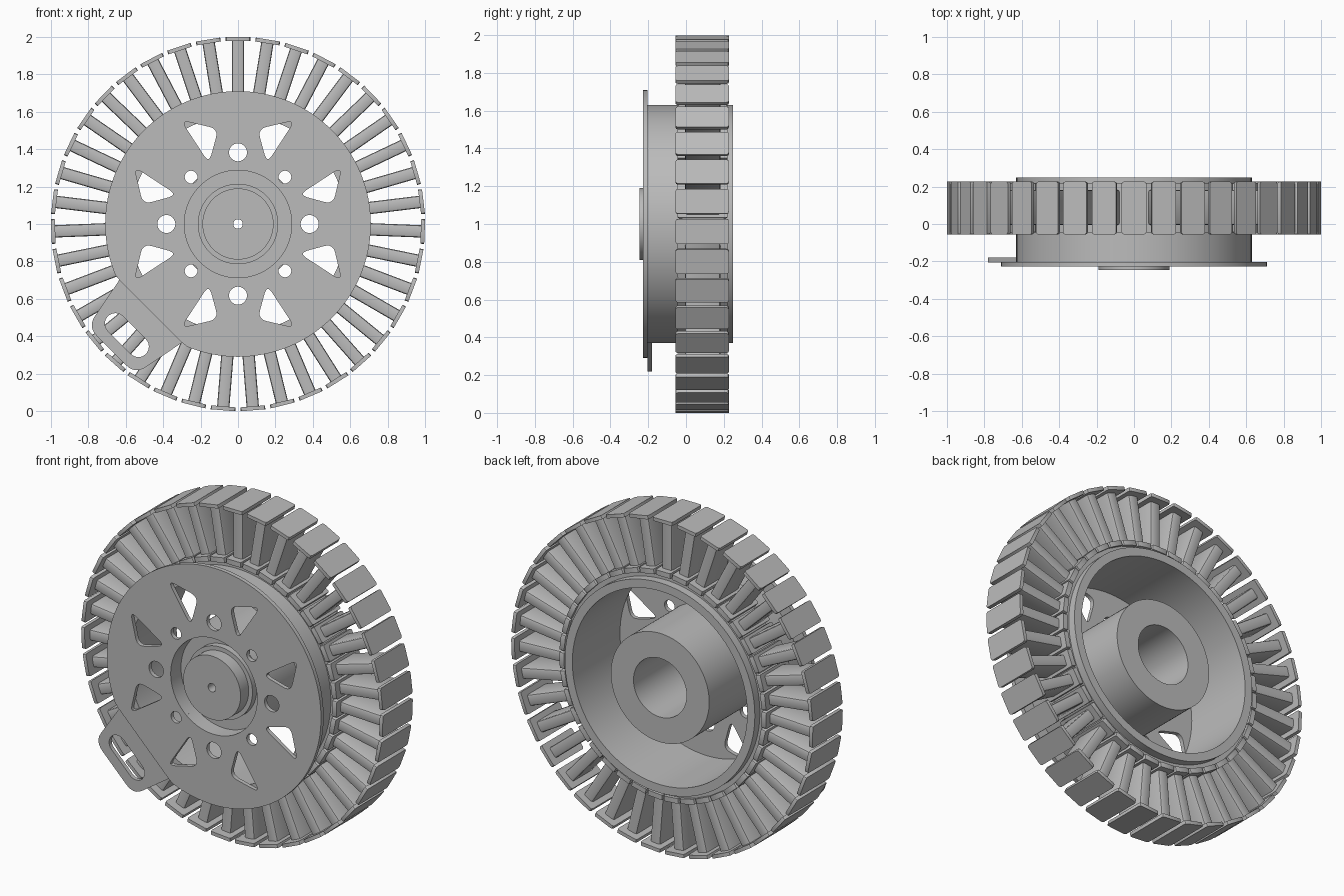
import bpy, bmesh, math
from mathutils import Matrix, Vector

cube = bpy.data.objects.get("Cube")
if cube:
    bpy.data.objects.remove(cube)

CENTRE = Vector((0, 0, 1))
TEETH = 39

grey = bpy.data.materials.new("plain_grey")
grey.use_nodes = True
grey.diffuse_color = (0.5, 0.5, 0.5, 1)
grey.node_tree.nodes["Principled BSDF"].inputs["Base Color"].default_value = (0.5, 0.5, 0.5, 1)


def finish(name, bm):
    """Clean up a bmesh and turn it into a shaded mesh."""
    bmesh.ops.remove_doubles(bm, verts=bm.verts, dist=1e-5)
    bmesh.ops.recalc_face_normals(bm, faces=bm.faces)
    mesh = bpy.data.meshes.new(name)
    bm.to_mesh(mesh)
    bm.free()
    mesh.materials.append(grey)
    for p in mesh.polygons:
        p.use_smooth = True
        p.material_index = 0
    mesh.set_sharp_from_angle(angle=math.radians(30))
    return mesh


def place(name, mesh, angle=0):
    ob = bpy.data.objects.new(name, mesh)
    ob.location = CENTRE
    ob.rotation_euler = (0, angle, 0)
    bpy.context.collection.objects.link(ob)
    return ob


def lathe(name, profile):
    """Revolve a closed (radius, y) profile about the y axis."""
    bm = bmesh.new()
    verts = [bm.verts.new((r, y, 0)) for r, y in profile]
    edges = [bm.edges.new((verts[i - 1], verts[i])) for i in range(len(verts))]
    bmesh.ops.spin(bm, geom=verts + edges, cent=(0, 0, 0), axis=(0, 1, 0),
                   angle=2 * math.pi, steps=96, use_merge=True)
    return place(name, finish(name, bm))


def circle(x, z, r, n=32):
    return [Vector((x + r * math.cos(2 * math.pi * i / n),
                    z + r * math.sin(2 * math.pi * i / n))) for i in range(n)]


def rounded(corners, d, n=6):
    """Polygon with each corner rounded, starting d away from it."""
    pts = []
    for i, c in enumerate(corners):
        a = c + (corners[i - 1] - c).normalized() * d
        b = c + (corners[(i + 1) % len(corners)] - c).normalized() * d
        for k in range(n + 1):
            t = k / n
            pts.append(a * (1 - t) ** 2 + c * 2 * t * (1 - t) + b * t * t)
    return pts


def sheet(name, outlines, y0, y1):
    """Flat plate from an outline and its holes, drawn in x and z."""
    curve = bpy.data.curves.new(name, 'CURVE')
    curve.dimensions = '2D'
    curve.fill_mode = 'BOTH'
    curve.extrude = (y1 - y0) / 2
    for pts in outlines:
        s = curve.splines.new('POLY')
        s.points.add(len(pts) - 1)
        for p, q in zip(s.points, pts):
            p.co = (q.x, q.y, 0, 1)
        s.use_cyclic_u = True
    temp = bpy.data.objects.new(name + "_outline", curve)
    bpy.context.collection.objects.link(temp)
    flat = bpy.data.meshes.new_from_object(
        temp.evaluated_get(bpy.context.evaluated_depsgraph_get()))
    bm = bmesh.new()
    bm.from_mesh(flat)
    bpy.data.objects.remove(temp)
    bpy.data.curves.remove(curve)
    bpy.data.meshes.remove(flat)
    bm.transform(Matrix.Translation((0, (y0 + y1) / 2, 0)) @ Matrix.Rotation(math.pi / 2, 4, 'X'))
    return place(name, finish(name, bm))


def add_block(bm, width, y0, y1, r0, r1, bevel, axis):
    """Block with its edges along one axis bevelled."""
    vs = bmesh.ops.create_cube(bm, size=1)["verts"]
    for v in vs:
        v.co = Vector((v.co.x * width, (y0 + y1) / 2 + v.co.y * (y1 - y0),
                       (r0 + r1) / 2 + v.co.z * (r1 - r0)))
    edges = {e for v in vs for e in v.link_edges
             if abs((e.verts[0].co - e.verts[1].co).normalized()[axis]) > 0.9}
    bmesh.ops.bevel(bm, geom=list(edges), offset=bevel, segments=2,
                    profile=0.5, affect='EDGES')


# Front plate, cut straight where the tab joins it
u = Vector((-1, -1)).normalized()
v = Vector((1, -1)).normalized()
CHORD = 0.66
rim = [p - u * max(0, p.dot(u) - CHORD) for p in circle(0, 0, 0.71, 128)]
cuts = [rim, circle(0, 0, 0.287, 64)]
for k in range(4):
    a = k * math.pi / 2
    cuts.append(circle(0.383 * math.cos(a), 0.383 * math.sin(a), 0.048))
    a += math.pi / 4
    cuts.append(circle(0.355 * math.cos(a), 0.355 * math.sin(a), 0.034))
window = [(0.105, 0.508), (0.305, 0.555), (0.155, 0.325)]
for sx in (1, -1):
    for sz in (1, -1):
        cuts.append(rounded([Vector((x * sx, z * sz)) for x, z in window], 0.05))
        cuts.append(rounded([Vector((z * sx, x * sz)) for x, z in window], 0.05))
sheet("front_plate", cuts, -0.228, -0.203)

# Slotted tab, one sheet thickness behind the plate
tab = [u * r + v * t for r, t in ((0.62, -0.25), (0.67, -0.235), (0.957, -0.18),
                                  (0.957, 0.18), (0.67, 0.235), (0.62, 0.25))]
tab_outline = [tab[0], tab[1]] + rounded(tab, 0.07)[14:28] + [tab[4], tab[5]]
slot = []
for side in (1, -1):
    for k in range(13):
        a = math.pi * k / 12
        slot.append(u * 0.84 + side * (v * (0.087 + 0.056 * math.sin(a)) + u * 0.056 * math.cos(a)))
sheet("slotted_tab", [tab_outline, slot], -0.205, -0.18)

# Drum wall carrying the ring of teeth
lathe("drum", [(0.63, -0.205), (0.63, 0.248), (0.58, 0.248), (0.58, -0.205)])
lathe("tooth_ring", [(0.625, -0.02), (0.665, -0.02), (0.665, 0.2), (0.625, 0.2)])

# Hub with a front boss in a recess and a deep rear bore
lathe("hub", [(0.025, -0.247), (0.19, -0.247), (0.19, -0.17), (0.215, -0.17),
              (0.215, -0.13), (0.287, -0.13), (0.287, -0.205), (0.326, -0.205),
              (0.326, 0.246), (0.176, 0.246), (0.176, -0.17), (0.025, -0.17)])

# One tooth: foot flange, stem and head flange, repeated around the ring
bm = bmesh.new()
add_block(bm, 0.098, -0.045, 0.22, 0.655, 0.685, 0.008, 2)
add_block(bm, 0.066, -0.005, 0.182, 0.67, 0.985, 0.012, 2)
add_block(bm, 0.132, -0.056, 0.227, 0.978, 0.999, 0.012, 2)
tooth = finish("tooth", bm)
for k in range(TEETH):
    place(f"tooth_{k + 1}", tooth, 2 * math.pi * k / TEETH)
